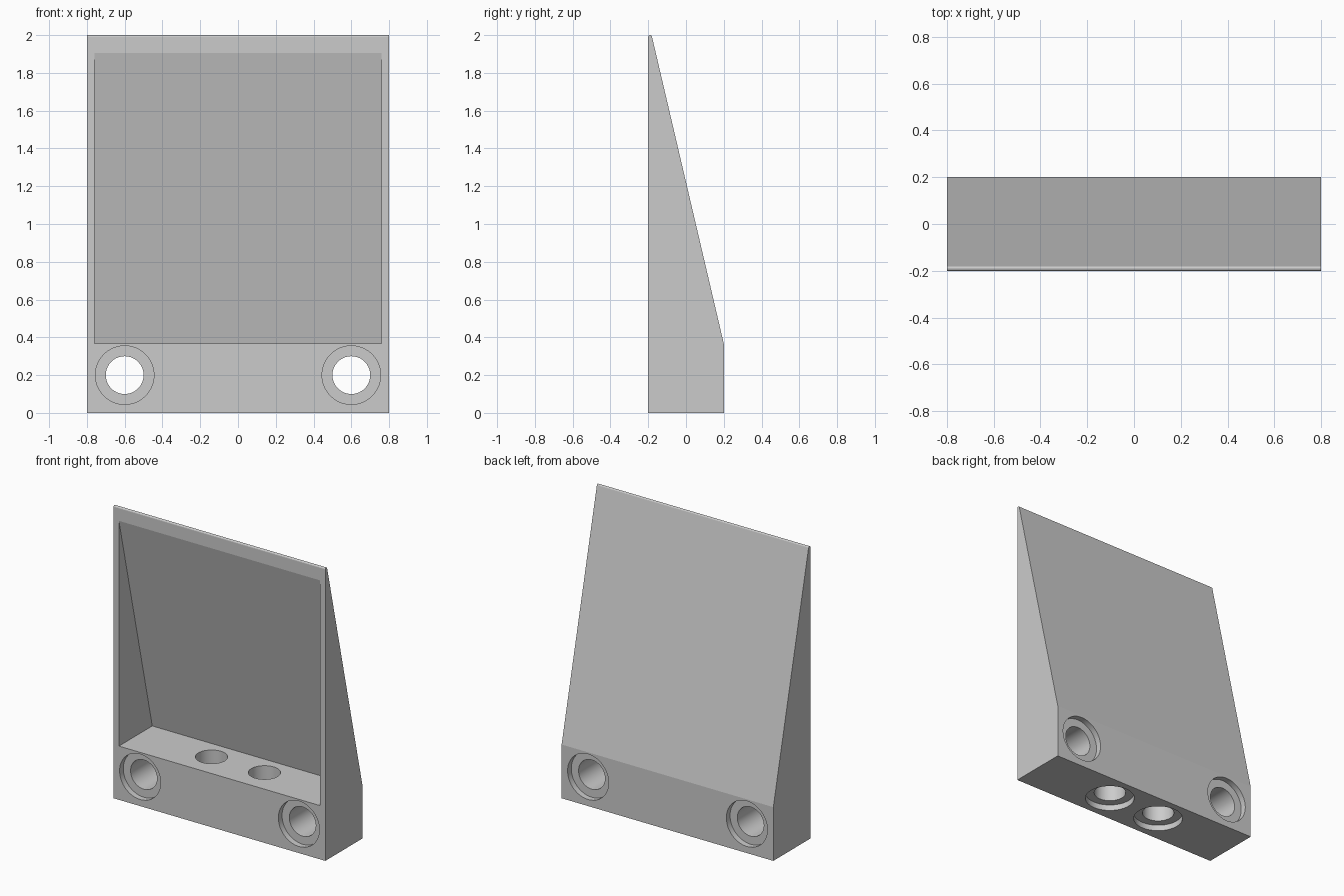
import bpy, bmesh
from math import pi, radians, cos, sin
from mathutils import Matrix

if "Cube" in bpy.data.objects:
    bpy.data.objects.remove(bpy.data.objects["Cube"])

HALF_W, FRONT, BACK = 0.8, -0.2, 0.2
LEDGE, WALL = 0.367, 0.04
HOLE_R, BORE_R, BORE_D = 0.1, 0.155, 0.04

grey = bpy.data.materials.new("plain grey")
grey.use_nodes = True
colour = (0.6, 0.6, 0.6, 1)
grey.diffuse_color = colour
grey.node_tree.nodes["Principled BSDF"].inputs["Base Color"].default_value = colour


def finish(name, bm):
    bmesh.ops.recalc_face_normals(bm, faces=bm.faces)
    mesh = bpy.data.meshes.new(name)
    bm.to_mesh(mesh)
    bm.free()
    mesh.materials.append(grey)
    ob = bpy.data.objects.new(name, mesh)
    bpy.context.collection.objects.link(ob)
    return ob


def prism(name, profile, half):
    """Extrude a (y, z) side profile across x."""
    bm = bmesh.new()
    face = bm.faces.new([bm.verts.new((-half, y, z)) for y, z in profile])
    out = bmesh.ops.extrude_face_region(bm, geom=[face])
    verts = [v for v in out["geom"] if isinstance(v, bmesh.types.BMVert)]
    bmesh.ops.translate(bm, verts=verts, vec=(2 * half, 0, 0))
    return finish(name, bm)


def cylinder(name, radius, start, end, x, vertical):
    """Cylinder between start and end along z (vertical) or y."""
    mid = (start + end) / 2
    if vertical:
        place = Matrix.Translation((x, 0, mid))
    else:
        place = Matrix.Translation((x, mid, 0.2)) @ Matrix.Rotation(pi / 2, 4, "X")
    bm = bmesh.new()
    bmesh.ops.create_cone(bm, cap_ends=True, segments=72, radius1=radius,
                          radius2=radius, depth=end - start, matrix=place)
    return finish(name, bm)


def cut(target, cutter):
    mod = target.modifiers.new("cut", "BOOLEAN")
    mod.operation = "DIFFERENCE"
    mod.solver = "EXACT"
    mod.object = cutter
    bpy.context.view_layer.objects.active = target
    bpy.ops.object.modifier_apply(modifier=mod.name)
    bpy.data.objects.remove(cutter)


# Wedge body with a small rounded top edge
r = 0.01
tilt = radians(13)
steps = 10
arc = []
for i in range(steps + 1):
    a = tilt + (pi - tilt) * i / steps
    arc.append((FRONT + r + r * cos(a), 2 - r + r * sin(a)))
body = prism("wedge_body", [(FRONT, 0), (BACK, 0), (BACK, LEDGE)] + arc, HALF_W)

# Triangular pocket open to the front, leaving a thin sloping back wall
slope = (arc[0][0] - BACK) / (arc[0][1] - LEDGE)
deep, lip = BACK - WALL, FRONT - 0.05
top = LEDGE + (lip - deep) / slope
cut(body, prism("pocket_cutter", [(lip, LEDGE), (deep, LEDGE), (lip, top)],
                HALF_W - WALL))

# Mounting holes: two front to back, two up through the base
for side in (-1, 1):
    x = side * 0.6
    cut(body, cylinder("through_cutter", HOLE_R, FRONT - 0.1, BACK + 0.1, x, False))
    cut(body, cylinder("front_bore_cutter", BORE_R, FRONT - 0.1, FRONT + BORE_D, x, False))
    cut(body, cylinder("back_bore_cutter", BORE_R, BACK - BORE_D, BACK + 0.1, x, False))
    x = side * 0.2
    cut(body, cylinder("base_cutter", HOLE_R, -0.1, LEDGE + 0.1, x, True))
    cut(body, cylinder("base_bore_cutter", BORE_R, -0.1, BORE_D, x, True))

# Smooth hole walls, crisp edges elsewhere
bpy.ops.object.select_all(action="DESELECT")
body.select_set(True)
bpy.context.view_layer.objects.active = body
bpy.ops.object.shade_smooth_by_angle(angle=radians(7))
